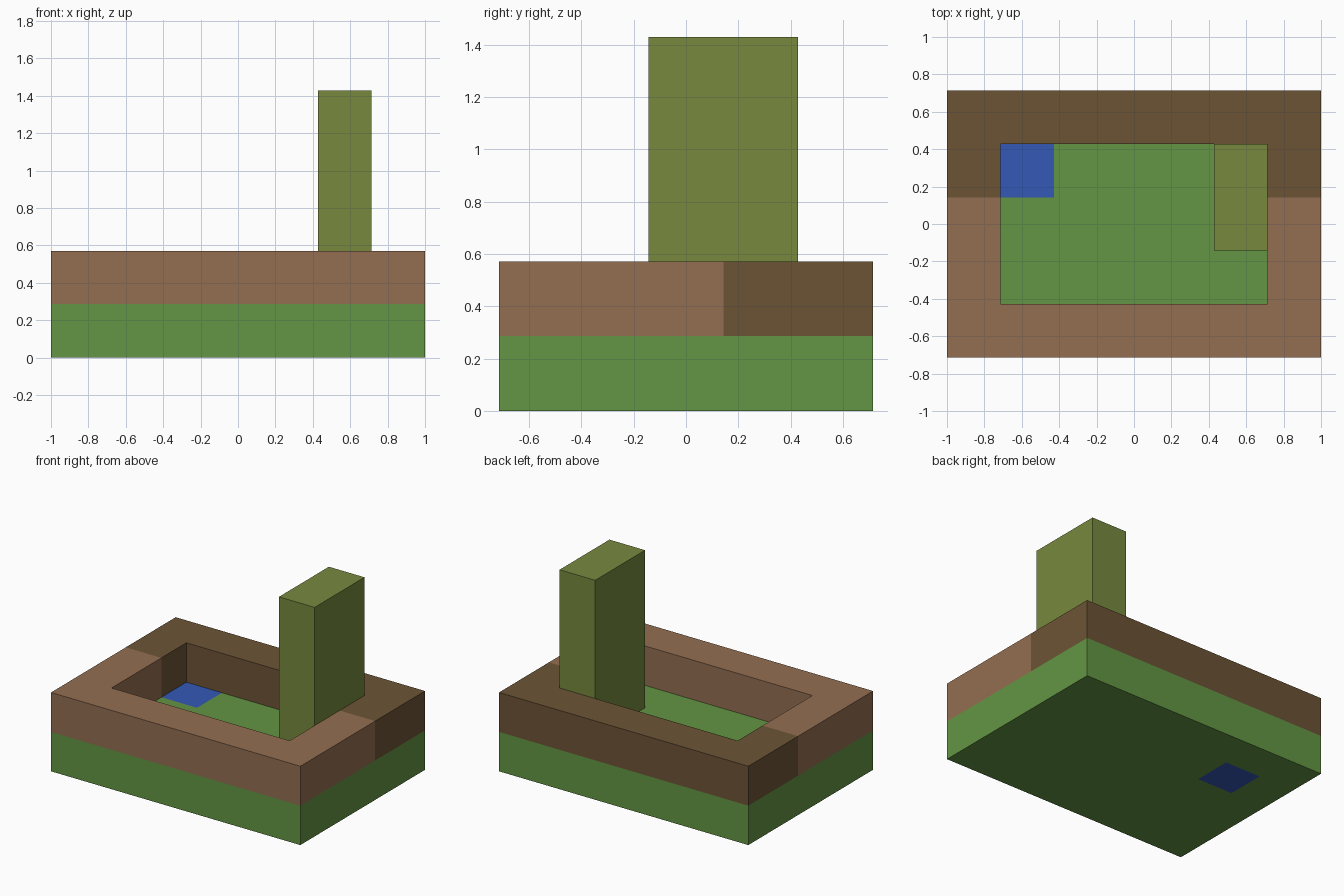
import bpy
import bmesh
from mathutils import Matrix, Vector

UNIT = 2 / 7  # one block of the layout

cube = bpy.data.objects.get("Cube")
if cube:
    bpy.data.objects.remove(cube, do_unlink=True)


def make_material(name, rgb):
    linear = [((c / 255 + 0.055) / 1.055) ** 2.4 for c in rgb] + [1]
    mat = bpy.data.materials.new(name)
    mat.use_nodes = True
    mat.diffuse_color = linear
    mat.node_tree.nodes["Principled BSDF"].inputs["Base Color"].default_value = linear
    return mat


GREEN = make_material("grass green", (99, 149, 67))
LIGHT = make_material("light brown", (148, 110, 82))
DARK = make_material("dark brown", (108, 84, 53))
BLUE = make_material("water blue", (52, 88, 182))
OLIVE = make_material("olive green", (119, 137, 62))


def box(bm, low, high):
    low, high = Vector(low), Vector(high)
    matrix = Matrix.Translation((low + high) / 2) @ Matrix.Diagonal((*(high - low), 1))
    bmesh.ops.create_cube(bm, size=1, matrix=matrix)


def finish(bm, name, materials):
    bmesh.ops.recalc_face_normals(bm, faces=bm.faces)
    bmesh.ops.scale(bm, vec=(UNIT, UNIT, UNIT), verts=bm.verts)
    mesh = bpy.data.meshes.new(name)
    bm.to_mesh(mesh)
    bm.free()
    for mat in materials:
        mesh.materials.append(mat)
    obj = bpy.data.objects.new(name, mesh)
    bpy.context.collection.objects.link(obj)


# Tray: a slab sliced along the block lines, with its middle pushed down
bm = bmesh.new()
box(bm, (-3.5, -2.5, 0), (3.5, 2.5, 2))
cuts = {0: (-2.5, -1.5, 2.5), 1: (-1.5, 0.5, 1.5), 2: (1,)}
for axis, places in cuts.items():
    normal = Vector((0, 0, 0))
    normal[axis] = 1
    for place in places:
        bmesh.ops.bisect_plane(bm, geom=bm.verts[:] + bm.edges[:] + bm.faces[:],
                               plane_co=normal * place, plane_no=normal)

middle = []
for face in bm.faces:
    c = face.calc_center_median()
    if c.z > 1.99 and abs(c.x) < 2.5 and abs(c.y) < 1.5:
        middle.append(face)
pushed = bmesh.ops.extrude_face_region(bm, geom=middle)["geom"]
leftover = [f for f in middle if f.is_valid]
if leftover:
    bmesh.ops.delete(bm, geom=leftover, context='FACES')
bmesh.ops.translate(bm, vec=(0, 0, -1),
                    verts=[g for g in pushed if isinstance(g, bmesh.types.BMVert)])

# Green base with a blue patch, brown rim that is darker towards the back
for face in bm.faces:
    c = face.calc_center_median()
    if c.z > 1.01:
        face.material_index = 2 if c.y > 0.5 else 1
    elif abs(c.x + 2) < 0.4 and abs(c.y - 1) < 0.4:
        face.material_index = 3
    else:
        face.material_index = 0
finish(bm, "tray", [GREEN, LIGHT, DARK, BLUE])

# Tall pillar standing on the tray floor
bm = bmesh.new()
box(bm, (1.5, -0.5, 1), (2.5, 1.5, 5))
finish(bm, "pillar", [OLIVE])
